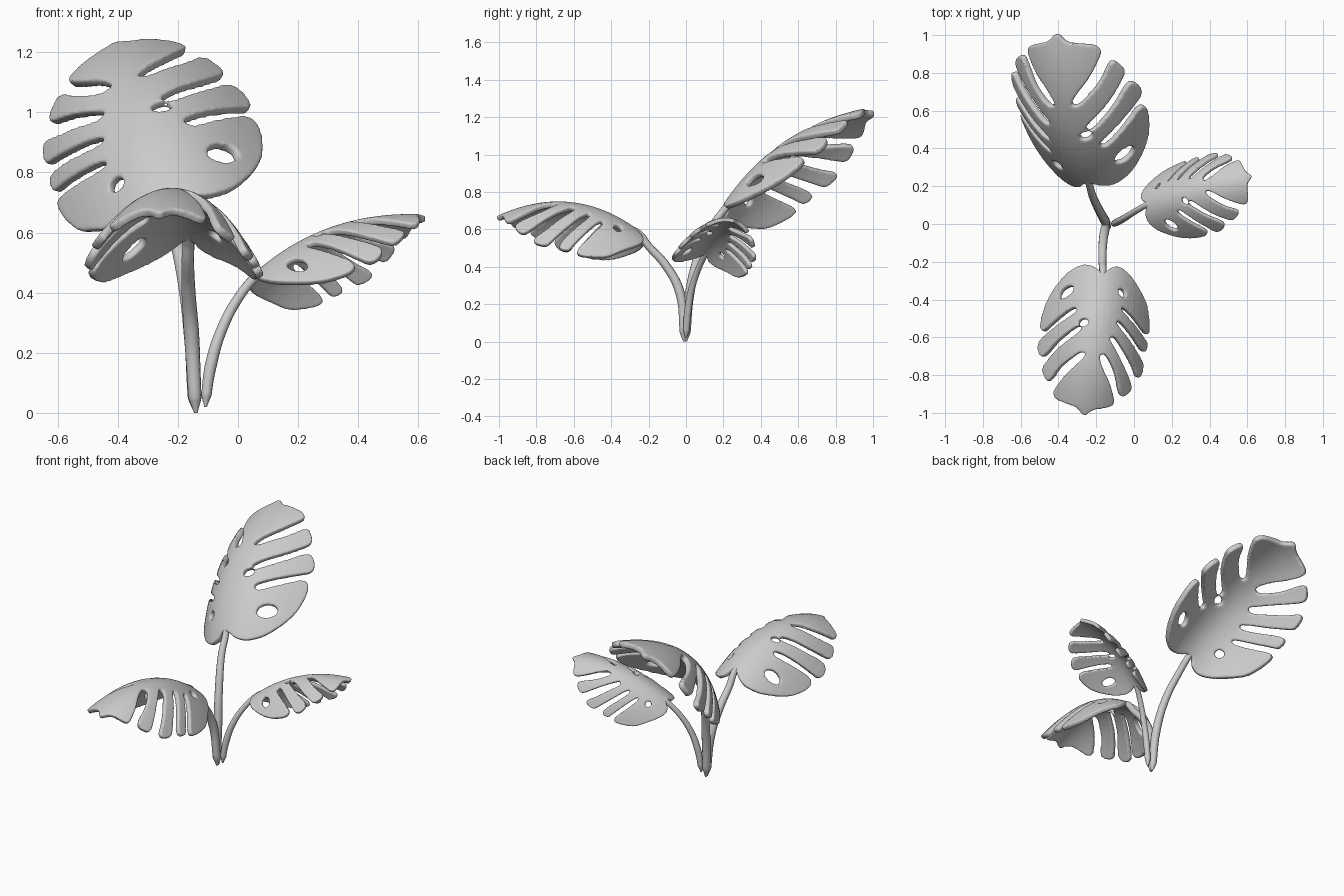
import bpy, bmesh, math
from mathutils import Vector

if "Cube" in bpy.data.objects:
    bpy.data.objects.remove(bpy.data.objects["Cube"])

grey = bpy.data.materials.new("plant_grey")
grey.diffuse_color = (0.6, 0.6, 0.6, 1)
grey.use_nodes = True
grey.node_tree.nodes["Principled BSDF"].inputs["Base Color"].default_value = grey.diffuse_color

# Leaf outline as (along, sideways) fractions of leaf length: right half, base to tip
RIGHT = [(.01, .02), (-.025, .07), (-.035, .14), (.01, .225), (.08, .285), (.16, .335), (.25, .372),
         (.35, .392), (.43, .395), (.46, .37),
         (.385, .30), (.315, .22), (.28, .165), (.31, .14), (.36, .205), (.425, .29), (.50, .37),   # slit
         (.525, .39), (.57, .393), (.62, .375), (.64, .345),
         (.53, .265), (.445, .17), (.41, .12), (.44, .09), (.495, .155), (.575, .25), (.69, .335),   # slit
         (.73, .34), (.79, .31), (.81, .28),
         (.71, .225), (.635, .14), (.59, .08), (.605, .04), (.67, .09), (.745, .165), (.845, .23),  # slit
         (.885, .245), (.925, .215), (.95, .13), (.965, .06), (1.025, .005)]
# Left half, tip to base
LEFT = [(.97, -.05), (.95, -.12), (.925, -.185), (.89, -.20),
        (.785, -.155), (.695, -.09), (.605, -.045), (.585, -.085), (.635, -.135), (.71, -.185), (.84, -.23),
        (.85, -.258), (.80, -.305), (.755, -.308),
        (.645, -.235), (.525, -.145), (.475, -.10), (.455, -.14), (.53, -.215), (.625, -.30), (.70, -.34),
        (.685, -.365), (.60, -.375), (.57, -.355),
        (.47, -.265), (.39, -.17), (.35, -.13), (.345, -.17), (.415, -.26), (.51, -.355),
        (.505, -.38), (.44, -.38), (.42, -.36),
        (.34, -.27), (.275, -.18), (.245, -.15), (.245, -.19), (.315, -.29), (.385, -.365),
        (.37, -.385), (.28, -.372), (.17, -.34), (.095, -.285), (.01, -.21), (-.045, -.13),
        (-.04, -.06), (.01, -.02)]
# Holes: along, sideways, half length, half width, angle
HOLES = [(.175, .238, .060, .035, .86), (.39, .09, .036, .027, 1.2), (.14, -.152, .032, .024, -.8)]


def round_off(pts, times=2):
    """Corner cutting on a closed outline."""
    for _ in range(times):
        out = []
        for i, p in enumerate(pts):
            q = pts[(i + 1) % len(pts)]
            out.append((p[0] * .76 + q[0] * .24, p[1] * .76 + q[1] * .24))
            out.append((p[0] * .24 + q[0] * .76, p[1] * .24 + q[1] * .76))
        pts = out
    return pts


def ellipse(u, v, a, b, ang, n=20):
    c, s = math.cos(ang), math.sin(ang)
    pts = []
    for i in range(n):
        t = i * math.tau / n
        x, y = a * math.cos(t), b * math.sin(t)
        pts.append((u + x * c - y * s, v + x * s + y * c))
    return pts


def leaf_surface(base, tip, side, arch, droop, width):
    """Returns a function that bends flat leaf coordinates into space, and the length."""
    base = Vector(base)
    d = Vector(tip) - base
    length = d.length
    d.normalize()
    up = Vector(side).cross(d).normalized()
    side = d.cross(up)

    def place(u, v):
        v *= width
        h = arch * 4 * u * (1 - u) - (droop - .6 * u) * v * v
        return base + (d * u + side * v + up * h) * length
    return place, length


def make_leaf(name, place, length):
    bm = bmesh.new()
    for loop in [round_off(RIGHT + LEFT)] + [ellipse(*h) for h in HOLES]:
        vs = [bm.verts.new((u, v, 0)) for u, v in loop]
        for i, vert in enumerate(vs):
            bm.edges.new((vert, vs[(i + 1) % len(vs)]))
    bmesh.ops.triangle_fill(bm, use_beauty=True, edges=bm.edges[:], normal=(0, 0, 1))
    # cut into a fine grid so the blade can bend
    for axis, lo, n in (((1, 0, 0), -.05, 27), ((0, 1, 0), -.36, 19)):
        for i in range(n):
            co = Vector(axis) * (lo + i * .04)
            bmesh.ops.bisect_plane(bm, geom=bm.verts[:] + bm.edges[:] + bm.faces[:],
                                   dist=1e-5, plane_co=co, plane_no=axis)
    for vert in bm.verts:
        vert.co = place(vert.co.x, vert.co.y)
    bmesh.ops.recalc_face_normals(bm, faces=bm.faces[:])
    me = bpy.data.meshes.new(name)
    bm.to_mesh(me)
    bm.free()
    me.materials.append(grey)
    for p in me.polygons:
        p.use_smooth = True
    ob = bpy.data.objects.new(name, me)
    bpy.context.collection.objects.link(ob)
    # thick blade with softly rounded rims
    m = ob.modifiers.new("thickness", 'SOLIDIFY')
    m.thickness = .038 * length
    m.offset = 0
    m = ob.modifiers.new("fuse", 'REMESH')
    m.mode = 'VOXEL'
    m.voxel_size = .0078 * length
    m.use_smooth_shade = True
    m = ob.modifiers.new("soften", 'SMOOTH')
    m.factor = .5
    m.iterations = 9


def make_stem(name, pts, radius):
    cu = bpy.data.curves.new(name, 'CURVE')
    cu.dimensions = '3D'
    cu.bevel_depth = radius
    cu.bevel_resolution = 4
    cu.resolution_u = 10
    cu.use_fill_caps = True
    sp = cu.splines.new('BEZIER')
    sp.bezier_points.add(len(pts) - 1)
    for i, (bp, p) in enumerate(zip(sp.bezier_points, pts)):
        bp.co = p
        bp.handle_left_type = bp.handle_right_type = 'AUTO'
        bp.radius = (.25, .95, 1.1, 1, .9, .85, .6)[min(i, 6)]
    cu.materials.append(grey)
    ob = bpy.data.objects.new(name, cu)
    bpy.context.collection.objects.link(ob)
    bpy.ops.object.select_all(action='DESELECT')
    ob.select_set(True)
    bpy.context.view_layer.objects.active = ob
    bpy.ops.object.convert(target='MESH')
    bpy.ops.object.shade_smooth()


# name, base, tip, side direction, arch, droop, width, stem radius, stem points
PLANT = [
    ("back", (-.24, .22, .725), (-.41, .995, 1.215), (.93, .03, .36), .11, 2.0, .97, .023,
     [(-.14, 0, 0), (-.145, .003, .05), (-.155, .02, .26), (-.185, .075, .48), (-.22, .15, .63)]),
    ("front", (-.165, -.25, .575), (-.26, -1.0, .66), (-.99, .123, 0), .15, 2.75, .95, .023,
     [(-.14, -.01, 0), (-.143, -.012, .05), (-.155, -.035, .27), (-.165, -.11, .41), (-.167, -.2, .51)]),
    ("right", (.065, .10, .46), (.615, .252, .645), (.25, -.93, .27), .10, 2.9, .88, .018,
     [(-.108, .0, .02), (-.105, .002, .06), (-.09, .01, .16), (-.053, .03, .28), (.003, .065, .385)]),
]
for name, base, tip, side, arch, droop, width, radius, path in PLANT:
    place, length = leaf_surface(base, tip, side, arch, droop, width)
    make_leaf(name + "_leaf", place, length)
    make_stem(name + "_stem", [Vector(p) for p in path] + [place(0, 0), place(.06, 0)], radius)
